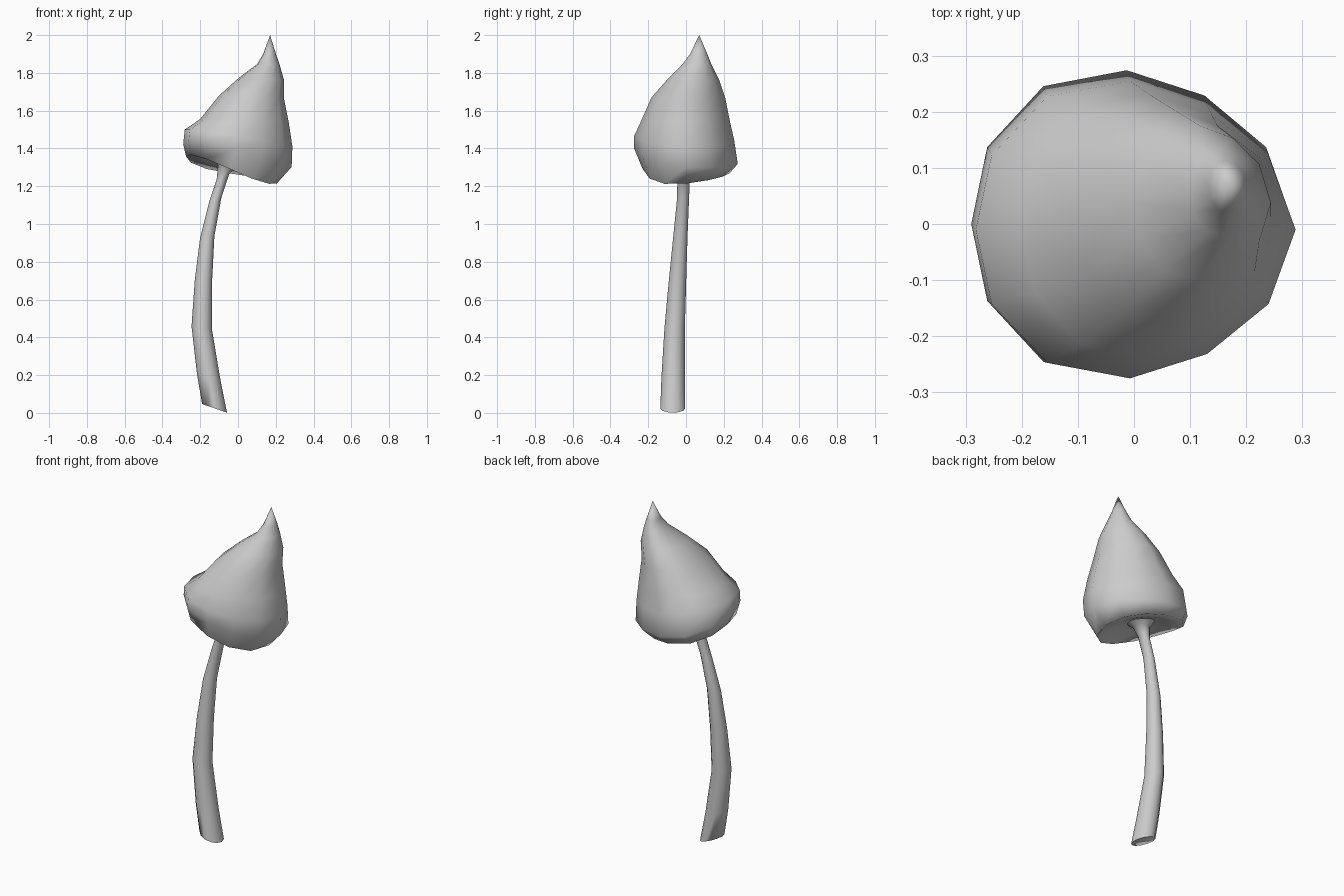
import bpy, bmesh
from math import cos, sin, pi, radians


def loft(name, rings, sides, apex=None, egg=0.0, wave=()):
    """Skin tilted oval rings: (cx, cy, cz, rx, ry, tilt_x, tilt_y).
    egg makes the outline slightly three-lobed, wave ripples ring heights."""
    bm = bmesh.new()
    loops = []
    for k, (cx, cy, cz, rx, ry, tx, ty) in enumerate(rings):
        w = wave[k] if k < len(wave) else 0.0
        loop = []
        for i in range(sides):
            a = 2 * pi * i / sides
            e = 1 + egg * cos(3 * a)
            loop.append(bm.verts.new((
                cx - egg * rx + rx * e * cos(a), cy + ry * e * sin(a),
                cz + tx * cos(a) + ty * sin(a) + w * cos(2 * (a - radians(40))))))
        loops.append(loop)
    for lo, hi in zip(loops, loops[1:]):
        for i in range(sides):
            j = (i + 1) % sides
            bm.faces.new((lo[i], lo[j], hi[j], hi[i]))
    bm.faces.new(loops[0][::-1])
    if apex:
        tip = bm.verts.new(apex)
        for i in range(sides):
            bm.faces.new((loops[-1][i], loops[-1][(i + 1) % sides], tip))
    else:
        bm.faces.new(loops[-1])
    bmesh.ops.recalc_face_normals(bm, faces=bm.faces)
    mesh = bpy.data.meshes.new(name)
    bm.to_mesh(mesh)
    bm.free()
    obj = bpy.data.objects.new(name, mesh)
    bpy.context.collection.objects.link(obj)
    bpy.ops.object.select_all(action='DESELECT')
    obj.select_set(True)
    bpy.context.view_layer.objects.active = obj
    bpy.ops.object.shade_smooth_by_angle(angle=radians(80))
    return obj


# Curved stem, tapering upward and flaring where it meets the cap
loft("stem", [
    (-0.124, -0.07, 0.024, 0.066, 0.066, -0.023, 0.0),
    (-0.155, -0.068, 0.19, 0.062, 0.062, -0.015, 0.0),
    (-0.192, -0.06, 0.45, 0.054, 0.054, -0.008, 0.0),
    (-0.183, -0.045, 0.70, 0.046, 0.046, 0.0, 0.0),
    (-0.163, -0.03, 0.93, 0.038, 0.038, 0.006, 0.0),
    (-0.120, -0.016, 1.13, 0.032, 0.032, 0.01, 0.0),
    (-0.080, -0.012, 1.25, 0.033, 0.033, 0.014, 0.0),
    (-0.060, -0.01, 1.305, 0.046, 0.046, -0.005, -0.005),
    (-0.05, -0.01, 1.34, 0.085, 0.085, -0.02, -0.01),
], 12)

# Leaning pointed cap: hollow underside, rolled wavy rim, sloping crown, sharp tip
loft("cap", [
    (-0.05, -0.01, 1.335, 0.06, 0.06, -0.015, -0.005),
    (-0.045, -0.005, 1.315, 0.14, 0.14, -0.04, -0.015),
    (-0.035, 0.0, 1.283, 0.24, 0.23, -0.072, -0.012),
    (-0.003, 0.0, 1.36, 0.287, 0.274, -0.06, -0.04),
    (0.003, -0.01, 1.455, 0.285, 0.265, -0.045, -0.01),
    (0.034, -0.003, 1.545, 0.235, 0.235, -0.01, 0.0),
    (0.072, 0.012, 1.67, 0.172, 0.195, -0.01, 0.0),
    (0.122, 0.038, 1.765, 0.122, 0.137, -0.005, 0.0),
    (0.160, 0.058, 1.845, 0.060, 0.077, 0.0, 0.0),
    (0.167, 0.067, 1.90, 0.034, 0.046, 0.0, 0.0),
], 12, apex=(0.17, 0.07, 2.0), egg=0.035, wave=(0, 0.005, 0.018, 0.01))
